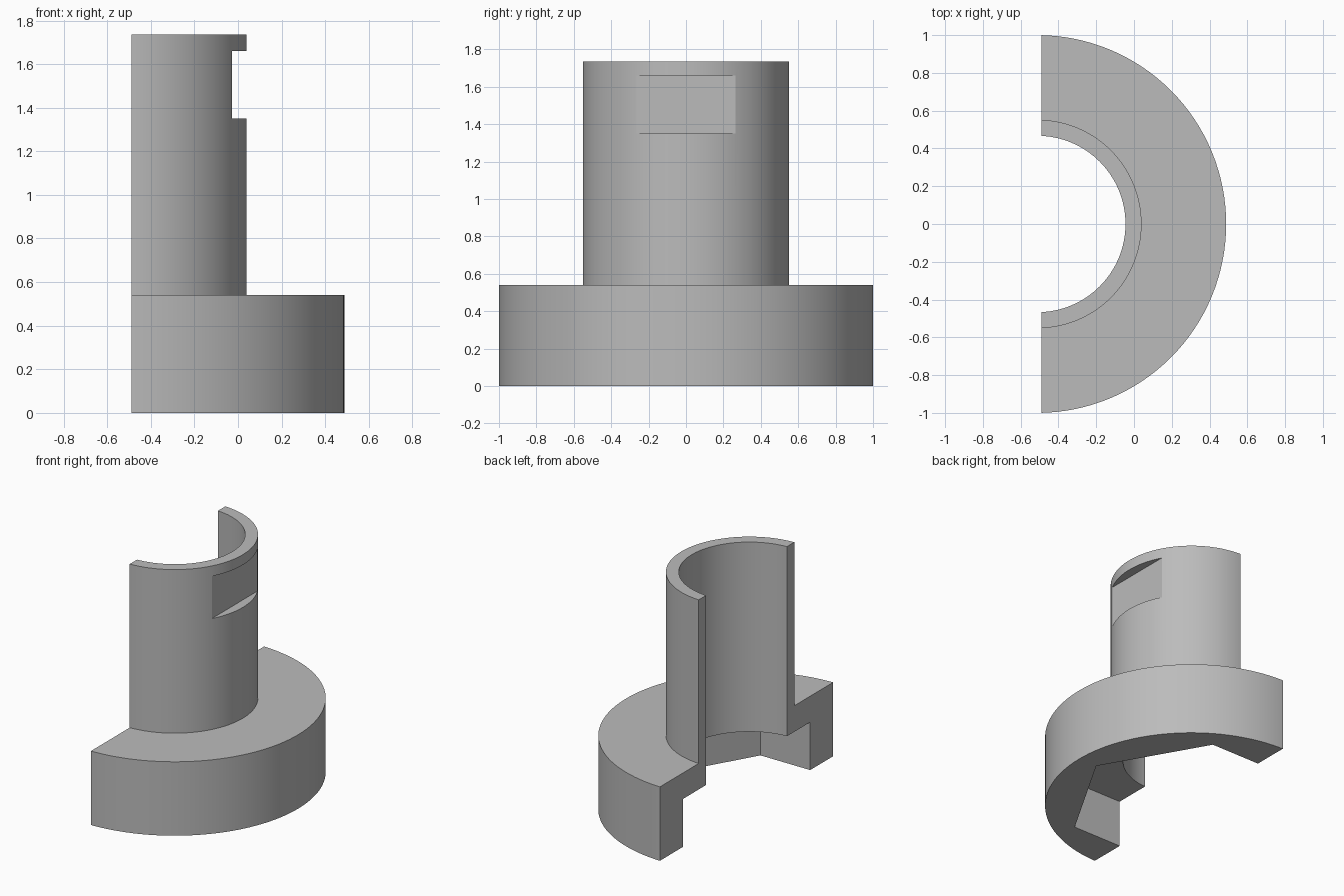
import bpy, bmesh, math
from mathutils import Matrix, Vector

if "Cube" in bpy.data.objects:
    bpy.data.objects.remove(bpy.data.objects["Cube"], do_unlink=True)

AXIS_X = -0.512            # axis of revolution
CUT_X = -0.489             # sectioning plane
BORE, SLEEVE, FLANGE = 0.467, 0.552, 1.0
FLANGE_TOP, TOP = 0.54, 1.735
HEX_FLAT, HEX_DEPTH = 0.735, 0.35
FLAT_X, FLAT_LOW, FLAT_HIGH = -0.027, 1.35, 1.66
SEGMENTS = 128

grey = bpy.data.materials.new("plain_grey")
grey.use_nodes = True
colour = (0.5, 0.5, 0.5, 1)
grey.diffuse_color = colour
grey.node_tree.nodes["Principled BSDF"].inputs["Base Color"].default_value = colour


def add_object(name, bm):
    bmesh.ops.recalc_face_normals(bm, faces=bm.faces)
    mesh = bpy.data.meshes.new(name)
    bm.to_mesh(mesh)
    bm.free()
    mesh.materials.append(grey)
    obj = bpy.data.objects.new(name, mesh)
    bpy.context.collection.objects.link(obj)
    return obj


def box(name, low, high):
    low, high = Vector(low), Vector(high)
    bm = bmesh.new()
    bmesh.ops.create_cube(bm, size=1, matrix=Matrix.Translation((low + high) / 2)
                          @ Matrix.Diagonal((*(high - low), 1)))
    return add_object(name, bm)


# Flange and sleeve, revolved from one closed section
bm = bmesh.new()
section = [(BORE, 0), (FLANGE, 0), (FLANGE, FLANGE_TOP),
           (SLEEVE, FLANGE_TOP), (SLEEVE, TOP), (BORE, TOP)]
ring = [bm.verts.new((AXIS_X + r, 0, z)) for r, z in section]
edges = [bm.edges.new((ring[i - 1], ring[i])) for i in range(len(ring))]
bmesh.ops.spin(bm, geom=ring + edges, cent=(AXIS_X, 0, 0), axis=(0, 0, 1),
               angle=math.tau, steps=SEGMENTS, use_merge=True)
bmesh.ops.remove_doubles(bm, verts=bm.verts, dist=0.0001)
body = add_object("flanged_sleeve", bm)

# Hexagonal nut pocket in the underside, corner pointing to +x
bm = bmesh.new()
radius = HEX_FLAT / math.cos(math.pi / 6)
bmesh.ops.create_cone(bm, cap_ends=True, segments=6, radius1=radius, radius2=radius,
                      depth=2 * HEX_DEPTH)
corner = max(bm.verts, key=lambda v: v.co.x).co
turn = 0 if abs(corner.x - radius) < 0.001 else math.pi / 6
bmesh.ops.transform(bm, verts=bm.verts, matrix=Matrix.Translation((AXIS_X, 0, 0))
                    @ Matrix.Rotation(turn, 4, "Z"))
pocket = add_object("hex_pocket_cutter", bm)

# Flat recess on the sleeve, and the half that is sectioned away
recess = box("flat_recess_cutter", (FLAT_X, -1, FLAT_LOW), (1, 1, FLAT_HIGH))
half = box("section_cutter", (-3, -2, -1), (CUT_X, 2, 3))

bpy.context.view_layer.objects.active = body
body.select_set(True)
for cutter in (pocket, recess, half):
    cutter.hide_render = True
    mod = body.modifiers.new(cutter.name, "BOOLEAN")
    mod.operation = "DIFFERENCE"
    mod.solver = "EXACT"
    mod.object = cutter
    bpy.ops.object.modifier_apply(modifier=mod.name)
    bpy.data.objects.remove(cutter, do_unlink=True)

bpy.ops.object.shade_smooth_by_angle(angle=math.radians(20))
